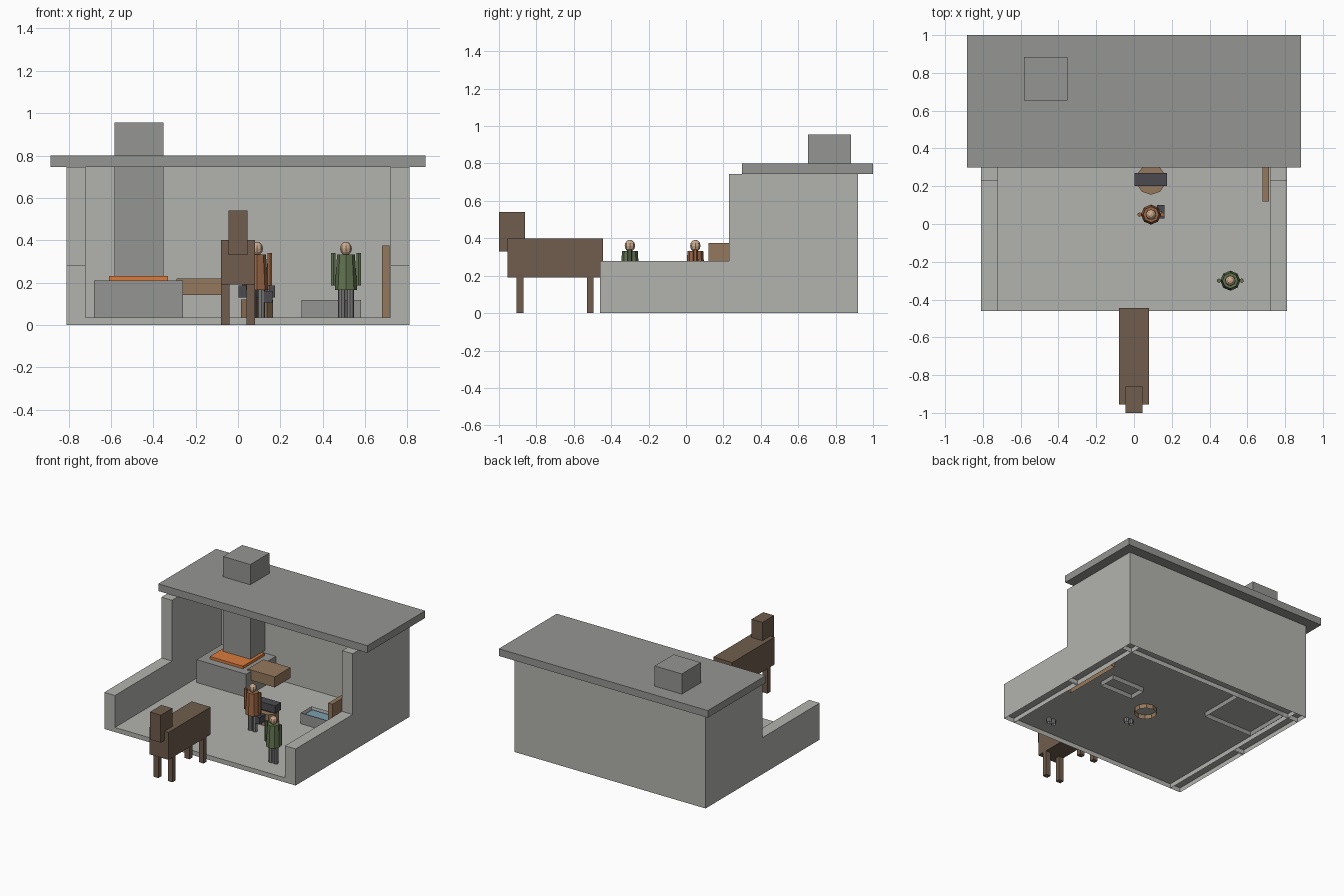
import bpy, bmesh, math
from mathutils import Matrix, Vector

if "Cube" in bpy.data.objects:
    bpy.data.objects.remove(bpy.data.objects["Cube"])


def material(name, rgb):
    m = bpy.data.materials.new(name)
    m.diffuse_color = (*rgb, 1)
    m.use_nodes = True
    m.node_tree.nodes["Principled BSDF"].inputs["Base Color"].default_value = m.diffuse_color
    return m


STONE = material("stone", (0.45, 0.45, 0.43))
DARK_STONE = material("dark_stone", (0.30, 0.30, 0.29))
WOOD = material("wood", (0.30, 0.19, 0.11))
HIDE = material("hide", (0.16, 0.11, 0.075))
COAL = material("coals", (0.70, 0.20, 0.05))
IRON = material("iron", (0.07, 0.07, 0.08))
WATER = material("water", (0.20, 0.35, 0.42))
SKIN = material("skin", (0.60, 0.40, 0.27))
LEATHER = material("leather", (0.32, 0.13, 0.06))
GREEN = material("green_cloth", (0.12, 0.17, 0.08))
TROUSERS = material("trousers", (0.20, 0.20, 0.20))


def finish(name, bm, mat, open_base=False):
    # parts standing in the floor have no underside
    if open_base:
        base = [f for f in bm.faces if all(v.co.z < 1e-4 for v in f.verts)]
        bmesh.ops.delete(bm, geom=base, context='FACES')
    me = bpy.data.meshes.new(name)
    bm.to_mesh(me)
    bm.free()
    ob = bpy.data.objects.new(name, me)
    me.materials.append(mat)
    bpy.context.collection.objects.link(ob)
    return ob


def box(name, x, y, z, mat, open_base=False):
    bm = bmesh.new()
    size = (x[1] - x[0], y[1] - y[0], z[1] - z[0])
    mid = Vector((sum(x) / 2, sum(y) / 2, sum(z) / 2))
    bmesh.ops.create_cube(bm, size=1, matrix=Matrix.Translation(mid) @ Matrix.Diagonal((*size, 1)))
    return finish(name, bm, mat, open_base)


def post(name, x, y, z, r1, r2, mat, sides=8, open_base=False):
    bm = bmesh.new()
    bmesh.ops.create_cone(bm, cap_ends=True, segments=sides, radius1=r1, radius2=r2,
                          depth=z[1] - z[0],
                          matrix=Matrix.Translation((x, y, sum(z) / 2)))
    return finish(name, bm, mat, open_base)


# Building shell
box("floor", (-0.81, 0.81), (-0.46, 0.92), (0, 0.035), STONE, True)
box("back_wall", (-0.81, 0.81), (0.83, 0.92), (0, 0.745), STONE, True)
for side, s in (("left", -1), ("right", 1)):
    xs = sorted((s * 0.72, s * 0.81))
    box(side + "_tall_wall", xs, (0.23, 0.92), (0, 0.745), STONE, True)
    box(side + "_low_wall", xs, (-0.46, 0.24), (0, 0.28), STONE, True)
box("roof", (-0.885, 0.885), (0.30, 1.0), (0.745, 0.80), DARK_STONE)

# Hearth, coals, chimney and bellows
box("hearth", (-0.68, -0.26), (0.47, 0.83), (0, 0.21), DARK_STONE, True)
box("coals", (-0.61, -0.33), (0.53, 0.79), (0.21, 0.23), COAL)
box("chimney", (-0.583, -0.353), (0.653, 0.883), (0.23, 0.955), DARK_STONE)
box("bellows", (-0.29, -0.06), (0.53, 0.72), (0.14, 0.22), WOOD)

# Anvil on its stump
post("stump", 0.09, 0.235, (0, 0.12), 0.08, 0.08, WOOD, 10, True)
box("anvil_base", (0.05, 0.13), (0.21, 0.26), (0.12, 0.135), IRON)
box("anvil_top", (0.003, 0.175), (0.20, 0.27), (0.13, 0.187), IRON)

# Trough with a recessed water surface
bm = bmesh.new()
bmesh.ops.create_cube(bm, size=1, matrix=Matrix.Translation((0.44, 0.395, 0.059))
                      @ Matrix.Diagonal((0.28, 0.13, 0.118, 1)))
bm.faces.ensure_lookup_table()
top = max(bm.faces, key=lambda f: f.calc_center_median().z)
bmesh.ops.inset_region(bm, faces=[top], thickness=0.02)
bmesh.ops.translate(bm, verts=top.verts, vec=(0, 0, -0.03))
finish("trough", bm, DARK_STONE, True)
box("water", (0.46 - 0.14, 0.56), (0.35, 0.44), (0.085, 0.105), WATER)

# Tool board against the right wall
box("tool_board", (0.68, 0.715), (0.12, 0.60), (0, 0.375), WOOD, True)

# Horse
box("horse_body", (-0.08, 0.08), (-0.955, -0.445), (0.19, 0.40), HIDE)
box("horse_head", (-0.046, 0.046), (-1.0, -0.86), (0.33, 0.54), HIDE)
for end, y in (("front", -0.888), ("rear", -0.512)):
    for side, x in (("left", -0.06), ("right", 0.06)):
        box(f"horse_{end}_{side}_leg", (x - 0.02, x + 0.02), (y - 0.018, y + 0.018), (0, 0.19), HIDE)


def figure(name, x, y, cloth):
    for side, s in (("left", -1), ("right", 1)):
        post(f"{name}_{side}_leg", x + s * 0.02, y, (0, 0.17), 0.018, 0.018, TROUSERS, 8, True)
        post(f"{name}_{side}_arm", x + s * 0.06, y, (0.185, 0.34), 0.012, 0.012, cloth, 6)
    post(name + "_torso", x, y, (0.165, 0.332), 0.053, 0.042, cloth)
    bm = bmesh.new()
    bmesh.ops.create_uvsphere(bm, u_segments=8, v_segments=6, radius=1,
                              matrix=Matrix.Translation((x, y, 0.36))
                              @ Matrix.Diagonal((0.028, 0.028, 0.032, 1)))
    finish(name + "_head", bm, SKIN)


# Two people, one with a hammer
figure("smith", 0.09, 0.05, LEATHER)
figure("visitor", 0.51, -0.30, GREEN)
box("hammer_handle", (0.136, 0.148), (0.054, 0.066), (0.15, 0.29), WOOD)
box("hammer_head", (0.122, 0.162), (0.03, 0.10), (0.105, 0.16), IRON)
